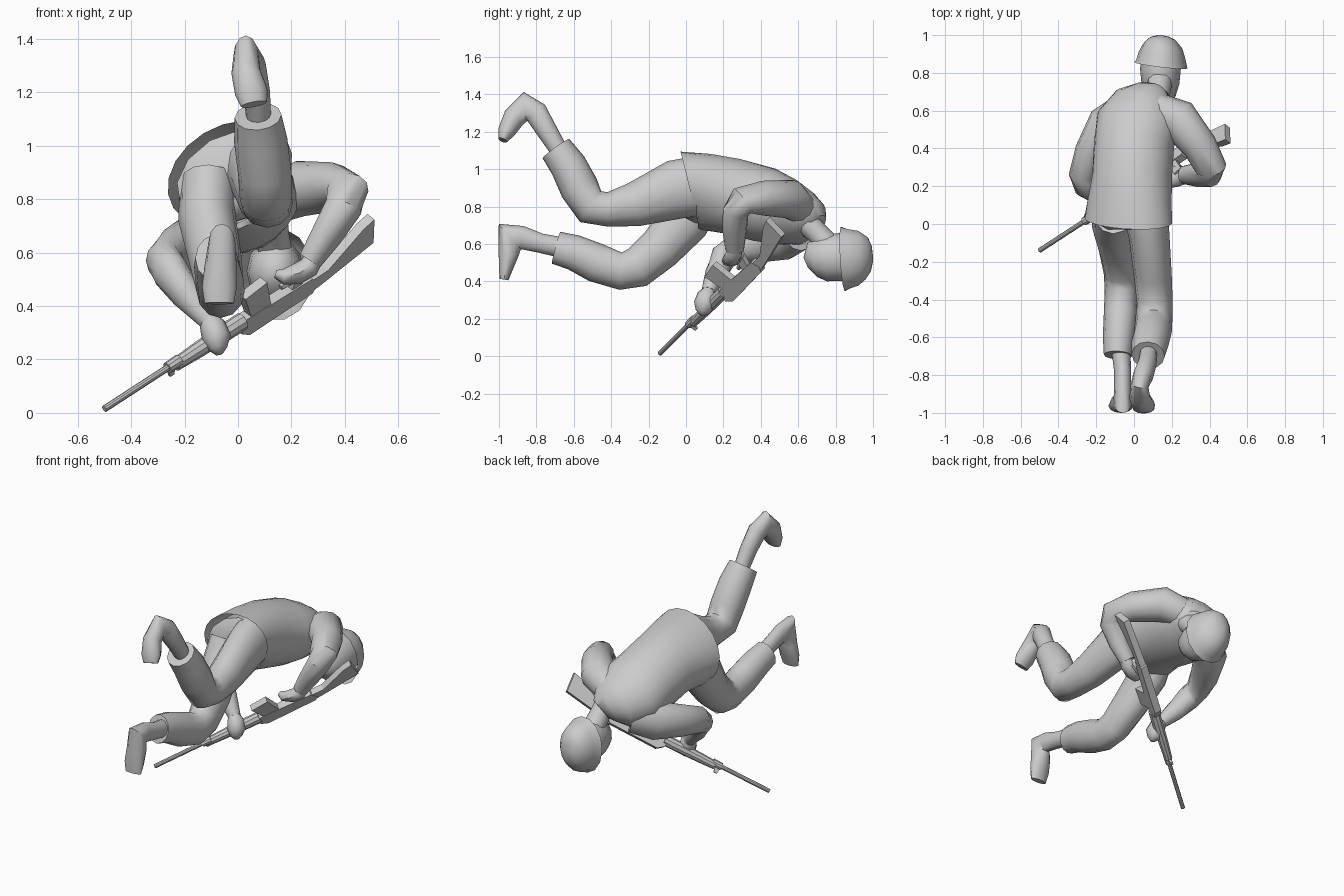
import bpy, bmesh, math
from mathutils import Vector

grey = bpy.data.materials.new("plain_grey")
grey.diffuse_color = (0.6, 0.6, 0.6, 1)


def finish(name, bm, angle=40):
    bmesh.ops.recalc_face_normals(bm, faces=bm.faces)
    me = bpy.data.meshes.new(name)
    bm.to_mesh(me)
    bm.free()
    me.materials.append(grey)
    ob = bpy.data.objects.new(name, me)
    bpy.context.collection.objects.link(ob)
    bpy.ops.object.select_all(action='DESELECT')
    ob.select_set(True)
    bpy.context.view_layer.objects.active = ob
    bpy.ops.object.shade_smooth_by_angle(angle=math.radians(angle))
    return ob


def limb(name, rings, side=(1, 0, 0), n=12, angle=50, start=None, cap=True):
    """Loft of ellipses; ring = x, y, z, radius along side, other radius, roll in degrees."""
    bm = bmesh.new()
    pts = [Vector(r[:3]) for r in rings]
    loops = []
    for i, r in enumerate(rings):
        t = Vector()
        if i > 0:
            t += (pts[i] - pts[i - 1]).normalized()
        if i < len(pts) - 1:
            t += (pts[i + 1] - pts[i]).normalized()
        if i == 0 and start:
            t = Vector(start)
        t.normalize()
        a = Vector(side)
        a = (a - t * a.dot(t)).normalized()
        b = a.cross(t)
        roll = math.radians(r[5]) if len(r) > 5 else 0
        a, b = a * math.cos(roll) + b * math.sin(roll), b * math.cos(roll) - a * math.sin(roll)
        loops.append([bm.verts.new(pts[i] + a * r[3] * math.cos(k * math.tau / n)
                                   + b * r[4] * math.sin(k * math.tau / n)) for k in range(n)])
    for p, q in zip(loops, loops[1:]):
        for k in range(n):
            bm.faces.new((p[k], p[(k + 1) % n], q[(k + 1) % n], q[k]))
    if cap:
        bm.faces.new(loops[0])
    bm.faces.new(loops[-1])
    return finish(name, bm, angle)


# Jacket, rolled so that the right shoulder is higher, with an open slanted hem
limb("jacket", [(-.03, .02, .895, .25, .185, 32), (-.025, .10, .88, .237, .192, 30),
                (-.01, .25, .855, .215, .203, 26), (.0, .42, .81, .215, .20, 22),
                (.02, .54, .77, .225, .175, 18), (.06, .62, .745, .185, .145, 17),
                (.10, .67, .725, .125, .11, 14), (.12, .70, .70, .07, .065, 0)],
     n=20, start=(0, .97, .24), cap=False)
limb("pelvis", [(-.03, -.03, .89, .13, .10, 30), (-.03, .0, .89, .215, .15, 30),
                (-.02, .08, .88, .215, .165, 30), (-.02, .15, .86, .17, .15, 30)])

# Trouser legs
limb("raised_leg", [(.06, .06, .91, .12, .16), (.08, -.06, .89, .108, .158),
                    (.10, -.28, .81, .10, .118), (.11, -.42, .785, .095, .092),
                    (.105, -.51, .80, .098, .10), (.10, -.57, .90, .10, .105),
                    (.085, -.63, 1.02, .10, .098), (.075, -.695, 1.11, .088, .088)])
limb("lowered_leg", [(-.11, .07, .86, .11, .14), (-.115, -.01, .72, .108, .135),
                     (-.085, -.14, .575, .10, .118), (-.07, -.26, .475, .09, .11),
                     (-.065, -.35, .455, .09, .10), (-.07, -.48, .50, .09, .105),
                     (-.08, -.60, .555, .085, .095), (-.085, -.695, .58, .075, .088)])

# Boots: shaft, heel, instep and toe
limb("raised_boot", [(.08, -.66, 1.07, .045, .045), (.07, -.74, 1.20, .05, .055),
                     (.05, -.80, 1.30, .055, .064), (.03, -.857, 1.335, .048, .078),
                     (.03, -.92, 1.275, .055, .06), (.05, -.96, 1.20, .062, .047),
                     (.06, -.98, 1.155, .05, .025)])
limb("lowered_boot", [(-.07, -.66, .58, .05, .055), (-.06, -.78, .605, .045, .052),
                      (-.06, -.88, .635, .045, .062), (-.06, -.942, .64, .05, .09),
                      (-.065, -.947, .55, .06, .055), (-.07, -.963, .47, .065, .038),
                      (-.07, -.973, .41, .055, .024)])

# Sleeves
limb("right_sleeve", [(.11, .615, .79, .09, .085), (.235, .555, .84, .105, .11),
                      (.35, .41, .845, .093, .092), (.405, .30, .83, .08, .085),
                      (.395, .265, .77, .07, .072), (.335, .26, .67, .06, .065),
                      (.27, .26, .57, .045, .05)], side=(0, 0, 1))
limb("left_sleeve", [(-.04, .60, .67, .11, .10), (-.15, .53, .635, .12, .10),
                     (-.23, .38, .60, .10, .085), (-.275, .26, .57, .08, .07),
                     (-.255, .20, .53, .075, .065), (-.19, .16, .44, .06, .058),
                     (-.11, .12, .345, .038, .038)], side=(0, 0, 1))

# Hands
limb("right_hand", [(.29, .26, .59, .03, .035), (.265, .255, .545, .045, .04),
                    (.22, .24, .52, .045, .04), (.17, .23, .51, .04, .03),
                    (.14, .23, .52, .02, .015)], side=(0, 1, 0), n=8)
limb("right_thumb", [(.25, .29, .54, .02, .02), (.2, .30, .50, .02, .02),
                     (.16, .28, .47, .012, .012)], side=(0, 1, 0), n=6)
limb("left_hand", [(-.12, .125, .36, .03, .03), (-.095, .11, .325, .05, .05),
                   (-.08, .10, .28, .055, .058), (-.075, .09, .24, .035, .04),
                   (-.07, .085, .22, .015, .015)], n=8)

# Neck and head, face downwards
limb("neck", [(.11, .62, .74, .075, .07), (.13, .70, .66, .062, .06), (.14, .78, .57, .07, .07)])
limb("head", [(.14, .64, .50, .035, .03), (.14, .675, .515, .08, .095), (.14, .74, .525, .10, .125),
              (.14, .82, .53, .108, .128), (.14, .90, .53, .10, .12)])

# Helmet: open dome with a flared, slightly turned brim
limb("helmet", [(.142, .84, .52, .142, .175), (.142, .872, .522, .130, .162),
                (.14, .92, .524, .116, .150), (.135, .965, .522, .086, .115),
                (.133, .99, .52, .05, .07), (.133, 1.0, .52, .012, .015)],
     n=14, start=(.12, 1, .06), cap=False)

# Rifle frame: s runs from muzzle to butt, u towards the magazine, w sideways
D = Vector((1, .65, .65)).normalized()
U = Vector((0, -1, 1)).normalized()
W = D.cross(U)
MUZZLE = Vector((-.5, -.14, .015))


def gun(s, u=0, w=0):
    return MUZZLE + D * s + U * u + W * w


def gun_plate(name, outline, half):
    """Side profile of (s, u) points extruded across the rifle."""
    bm = bmesh.new()
    f = [[bm.verts.new(gun(s, u, w)) for s, u in outline] for w in (-half, half)]
    bm.faces.new(f[0])
    bm.faces.new(f[1])
    m = len(outline)
    for k in range(m):
        bm.faces.new((f[0][k], f[0][(k + 1) % m], f[1][(k + 1) % m], f[1][k]))
    finish(name, bm, 20)


def gun_rod(name, steps, u=0):
    limb(name, [(*gun(s, u), r, r) for s, r in steps], side=tuple(W), n=10, angle=35)


gun_rod("barrel", [(0, .013), (.40, .013)])
gun_rod("gas_block", [(.32, .022), (.38, .024)])
gun_rod("handguard", [(.36, .025), (.47, .03), (.62, .034), (.70, .034)], u=-.01)
gun_plate("front_sight", [(.32, 0), (.36, 0), (.35, -.05), (.33, -.05)], .006)
gun_plate("receiver", [(.68, -.05), (.72, -.08), (1.04, -.075), (1.06, -.05), (1.04, .0), (.69, .012)], .022)
gun_plate("magazine", [(.73, 0), (.83, 0), (.81, .135), (.70, .12)], .02)
gun_plate("pistol_grip", [(.94, 0), (.99, 0), (1.03, .09), (.98, .10)], .016)
gun_plate("stock", [(1.02, -.07), (1.10, -.06), (1.35, -.02), (1.355, .10), (1.30, .085), (1.12, -.01), (1.02, -.01)], .02)
